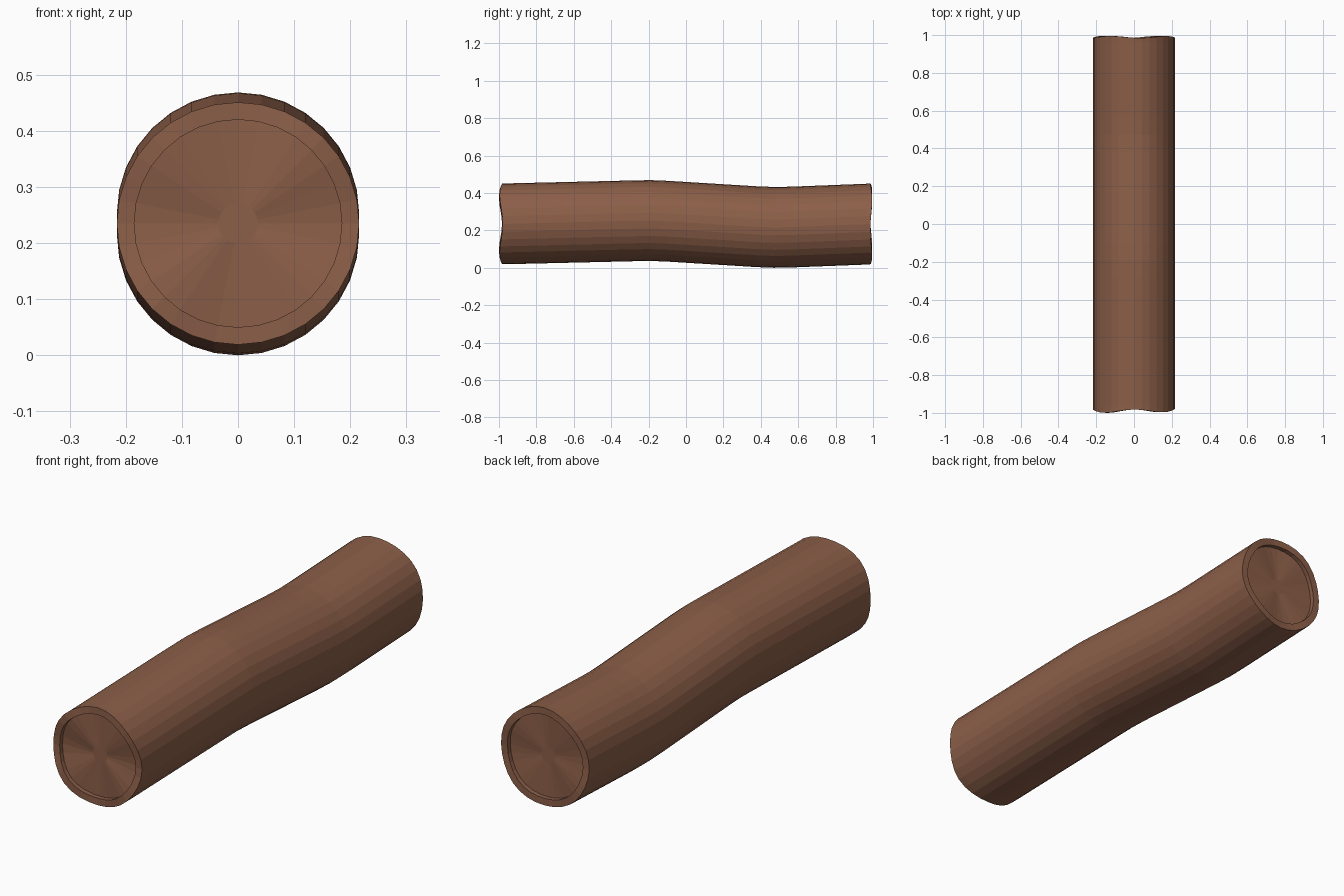
import bpy, bmesh, math

if "Cube" in bpy.data.objects:
    bpy.data.objects.remove(bpy.data.objects["Cube"])

SIDES = 32
R, R_IN = 0.216, 0.185

brown = bpy.data.materials.new("bark brown")
brown.diffuse_color = (0.26, 0.113, 0.065, 1)
brown.use_nodes = True
brown.node_tree.nodes["Principled BSDF"].inputs["Base Color"].default_value = brown.diffuse_color

# gently bent centre line: (y, z)
PATH = [(-0.96, 0.235), (-0.28, 0.251), (-0.19, 0.2525), (-0.10, 0.249),
        (0.38, 0.2195), (0.47, 0.216), (0.56, 0.2175), (0.96, 0.233)]


def wave(a, end):
    """Uneven saw cut: four shallow lobes round the rim."""
    if end < 0:
        return -0.008 * math.cos(4 * a) - 0.002 * math.cos(a)
    return -0.005 * math.cos(4 * a + 0.6)


bm = bmesh.new()


def ring(y, z, r, end=0, amount=0.0):
    verts = []
    for i in range(SIDES):
        a = 2 * math.pi * i / SIDES
        dy = end * amount * wave(a, end) if end else 0
        verts.append(bm.verts.new((r * math.cos(a), y + dy, z + r * math.sin(a))))
    return verts


def bridge(a, b):
    for i in range(SIDES):
        j = (i + 1) % SIDES
        bm.faces.new((a[i], a[j], b[j], b[i]))


def end_rings(end):
    """Sunken cut face, from the centre out to the bark rim."""
    z = 0.235
    return [ring(end * 0.964, z, 0.035, end, 0.2),
            ring(end * 0.967, z, 0.11, end, 0.6),
            ring(end * 0.97, z, R_IN, end, 1),
            ring(end * 0.99, z, R_IN, end, 1),
            ring(end * 0.99, z, R, end, 1)]


# front cut face, trunk, back cut face in one skin
rings = end_rings(-1)
rings += [ring(y, z, R) for y, z in PATH]
rings += end_rings(1)[::-1]
for a, b in zip(rings, rings[1:]):
    bridge(a, b)
bm.faces.new(rings[0])
bm.faces.new(rings[-1])
bmesh.ops.recalc_face_normals(bm, faces=bm.faces)

mesh = bpy.data.meshes.new("log")
bm.to_mesh(mesh)
bm.free()
mesh.materials.append(brown)
log = bpy.data.objects.new("log", mesh)
bpy.context.collection.objects.link(log)
